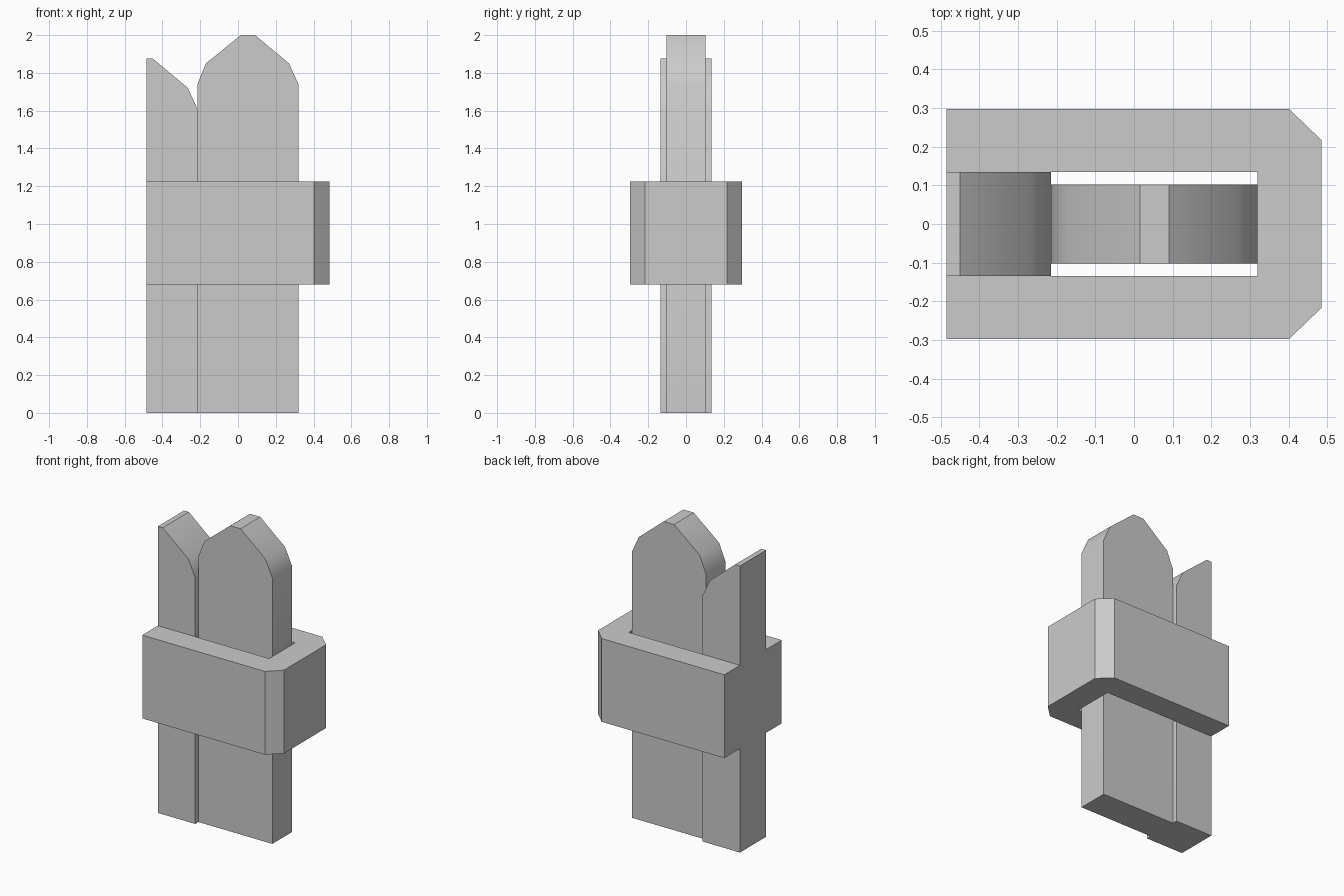
import bpy
import bmesh
from mathutils import Vector

cube = bpy.data.objects.get("Cube")
if cube:
    bpy.data.objects.remove(cube, do_unlink=True)

grey = bpy.data.materials.new("plain_grey")
grey.use_nodes = True
colour = (0.6, 0.6, 0.6, 1)
grey.diffuse_color = colour
grey.node_tree.nodes["Principled BSDF"].inputs["Base Color"].default_value = colour


def extrude_profile(name, points, direction):
    """Extrude a closed outline into a solid, smoothing only shallow bends."""
    bm = bmesh.new()
    face = bm.faces.new([bm.verts.new(p) for p in points])
    result = bmesh.ops.extrude_face_region(bm, geom=[face])
    moved = [v for v in result["geom"] if isinstance(v, bmesh.types.BMVert)]
    bmesh.ops.translate(bm, verts=moved, vec=Vector(direction))
    bmesh.ops.recalc_face_normals(bm, faces=bm.faces)
    mesh = bpy.data.meshes.new(name)
    bm.to_mesh(mesh)
    bm.free()
    mesh.materials.append(grey)
    obj = bpy.data.objects.new(name, mesh)
    bpy.context.collection.objects.link(obj)
    bpy.ops.object.select_all(action="DESELECT")
    obj.select_set(True)
    bpy.context.view_layer.objects.active = obj
    bpy.ops.object.shade_smooth_by_angle(angle=0.56)
    return obj


def upright_slab(name, outline, half_depth):
    points = [(x, -half_depth, z) for x, z in outline]
    return extrude_profile(name, points, (0, 2 * half_depth, 0))


LEFT, JOINT, RIGHT = -0.485, -0.215, 0.32

# Thick half slab with one sloping shoulder
upright_slab("half_slab", [
    (LEFT, 0), (JOINT, 0), (JOINT, 1.61), (-0.265, 1.72),
    (-0.45, 1.875), (LEFT, 1.875)], 0.135)

# Thinner full slab with a pointed top
upright_slab("pointed_slab", [
    (JOINT, 0), (RIGHT, 0), (RIGHT, 1.74), (0.27, 1.85), (0.09, 2),
    (0.015, 2), (-0.17, 1.85), (JOINT, 1.74)], 0.102)

# U-shaped band with chamfered corners, closed by the half slab
side = [(RIGHT, 0.135), (LEFT, 0.135), (LEFT, 0.297), (0.402, 0.297), (0.485, 0.217)]
outline = side + [(x, -y) for x, y in reversed(side)]
extrude_profile("band", [(x, y, 0.68) for x, y in outline], (0, 0, 0.545))
